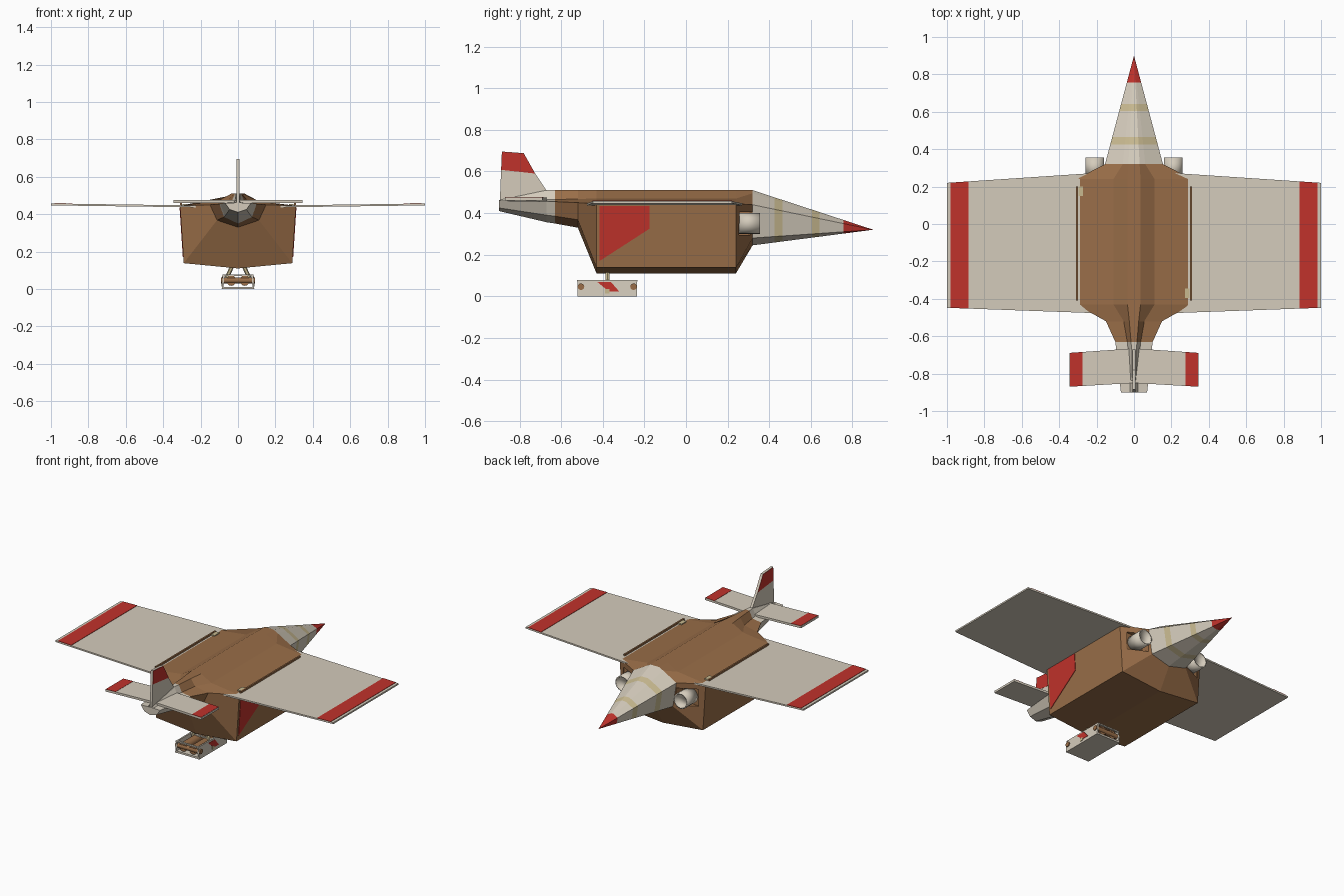
import bpy, bmesh, math
from mathutils import Vector, Matrix

if "Cube" in bpy.data.objects:
    bpy.data.objects.remove(bpy.data.objects["Cube"])


def mat(name, r, g, b):
    m = bpy.data.materials.new(name)
    m.diffuse_color = (r, g, b, 1)
    m.use_nodes = True
    m.node_tree.nodes["Principled BSDF"].inputs["Base Color"].default_value = m.diffuse_color
    return m


BROWN = mat("brown", 0.32, 0.155, 0.065)
CREAM = mat("cream", 0.66, 0.60, 0.50)
RED = mat("red", 0.53, 0.032, 0.024)
BEIGE = mat("beige", 0.58, 0.49, 0.28)


def finish(name, bm, mats):
    bmesh.ops.recalc_face_normals(bm, faces=bm.faces)
    me = bpy.data.meshes.new(name)
    bm.to_mesh(me)
    bm.free()
    for m in mats:
        me.materials.append(m)
    ob = bpy.data.objects.new(name, me)
    bpy.context.collection.objects.link(ob)
    return ob


def loft(name, stations, mats, color_of):
    """Skin mirrored half sections; stations are (y, [(x, z), ...])."""
    bm = bmesh.new()
    rings = []
    for y, half in stations:
        pts = half + [(-x, z) for x, z in reversed(half) if x > 1e-6]
        rings.append([bm.verts.new((x, y, z)) for x, z in pts])
    n = len(rings[0])
    for k in range(len(rings) - 1):
        for i in range(n):
            j = (i + 1) % n
            f = bm.faces.new((rings[k][i], rings[k][j], rings[k + 1][j], rings[k + 1][i]))
            f.material_index = color_of((stations[k][0] + stations[k + 1][0]) / 2)
    for k in (0, -1):
        bm.faces.new(rings[k]).material_index = color_of(stations[k][0])
    return finish(name, bm, mats)


def prism(name, pts, vec, m):
    """Extrude a 3D polygon along a vector."""
    bm = bmesh.new()
    a = [bm.verts.new(p) for p in pts]
    b = [bm.verts.new(Vector(p) + Vector(vec)) for p in pts]
    bm.faces.new(a)
    bm.faces.new(b[::-1])
    for i in range(len(a)):
        j = (i + 1) % len(a)
        bm.faces.new((a[i], b[i], b[j], a[j]))
    return finish(name, bm, [m])


def box(name, c, s, m):
    bm = bmesh.new()
    bmesh.ops.create_cube(bm, size=1, matrix=Matrix.Translation(c) @ Matrix.Diagonal((*s, 1)))
    return finish(name, bm, [m])


def rod(name, p, q, r, m, sides=12, caps=True):
    p, q = Vector(p), Vector(q)
    rot = (q - p).to_track_quat('Z', 'Y').to_matrix().to_4x4()
    bm = bmesh.new()
    bmesh.ops.create_cone(bm, cap_ends=caps, segments=sides, radius1=r, radius2=r,
                          depth=(q - p).length, matrix=Matrix.Translation((p + q) / 2) @ rot)
    ob = finish(name, bm, [m])
    if sides >= 12:
        for f in ob.data.polygons:
            f.use_smooth = len(f.vertices) == 4
    return ob


# Hull and tail boom
mid = [(0.035, 0.51), (0.11, 0.47), (0.31, 0.445), (0.29, 0.138), (0, 0.11)]
root = [(0.03, 0.51), (0.06, 0.495), (0.155, 0.44), (0.13, 0.28), (0, 0.245)]
hull = loft("hull", [
    (-0.90, [(0.008, 0.462), (0.02, 0.461), (0.07, 0.46), (0.045, 0.425), (0, 0.41)]),
    (-0.67, [(0.012, 0.51), (0.032, 0.465), (0.095, 0.456), (0.07, 0.39), (0, 0.356)]),
    (-0.63, [(0.016, 0.51), (0.036, 0.465), (0.10, 0.455), (0.075, 0.385), (0, 0.35)]),
    (-0.52, [(0.025, 0.51), (0.055, 0.468), (0.15, 0.45), (0.112, 0.368), (0, 0.33)]),
    (-0.43, mid), (0.24, mid), (0.32, root)],
    [BROWN, CREAM], lambda y: int(y < -0.63))

# Nose cone with painted rings
TIP_Y, TIP_Z = 0.90, 0.32
stations = []
for y in (0.32, 0.425, 0.465, 0.605, 0.642, 0.757, 0.899):
    t = (y - 0.32) / (TIP_Y - 0.32)
    stations.append((y, [(x * (1 - t), z + (TIP_Z - z) * t) for x, z in root]))


def nose_color(y):
    if y > 0.757:
        return 1
    return 2 if 0.425 < y < 0.465 or 0.605 < y < 0.642 else 0


loft("nose_cone", stations, [CREAM, RED, BEIGE], nose_color)

for s in (1, -1):
    # Engine bay cut into the hull shoulder, with exhaust pipe
    cut = box("bay_cutter", (s * 0.21, 0.33, 0.35), (0.12, 0.16, 0.112), BROWN)
    cut.hide_render = True
    cut.hide_viewport = True
    mod = hull.modifiers.new("bay", 'BOOLEAN')
    mod.object = cut
    mod.solver = 'EXACT'
    pipe = rod("engine_pipe", (s * 0.21, 0.25, 0.35), (s * 0.21, 0.355, 0.35), 0.05, CREAM, 20, False)
    wall = pipe.modifiers.new("wall", 'SOLIDIFY')
    wall.thickness = 0.008
    wall.offset = -1

    # Main wing with red tip band
    def wing_z(x):
        return 0.437 + 0.010 * (x - 0.25) / 0.75

    def lead(x):
        return 0.27 - 0.05 * (x - 0.25) / 0.75

    def trail(x):
        return -0.475 + 0.027 * (x - 0.25) / 0.75

    def strip(x0, x1, dz):
        return [(s * x, f(x), wing_z(x) + dz) for x, f in
                ((x0, lead), (x1, lead), (x1, trail), (x0, trail))]

    prism("wing", strip(0.22, 1.0, 0), (0, 0, 0.01), CREAM)
    prism("wing_tip_band", strip(0.885, 0.982, 0.0095), (0, 0, 0.003), RED)

    # Tailplane with red tip band
    def tail_strip(x0, x1, z):
        return [(s * x, y0 + k * x, z) for x, y0, k in
                ((x0, -0.665, -0.07), (x1, -0.665, -0.07), (x1, -0.85, -0.058), (x0, -0.85, -0.058))]

    prism("tailplane", tail_strip(0.0, 0.345, 0.461), (0, 0, 0.014), CREAM)
    prism("tailplane_band", tail_strip(0.275, 0.343, 0.4745), (0, 0, 0.002), RED)

    # Red panel painted on the flank, following its lean
    def flank(y, z):
        return (s * (0.29 + 0.02 * (z - 0.138) / 0.307), y, z)

    prism("flank_panel", [flank(-0.415, 0.17), flank(-0.415, 0.435),
                          flank(-0.175, 0.435), flank(-0.175, 0.325)], (s * 0.003, 0, 0), RED)

    # Shoulder strip along the wing root, and small hatch
    box("shoulder_rail", (s * 0.304, -0.105, 0.452), (0.01, 0.61, 0.014), BROWN)
    box("deck_hatch", (s * 0.285, -0.0975 - s * 0.2725, 0.4515), (0.026, 0.05, 0.008), BEIGE)

    # Fin paint
    prism("fin_paint", [(s * 0.008, -0.889, 0.608), (s * 0.008, -0.725, 0.590),
                        (s * 0.008, -0.78, 0.687), (s * 0.008, -0.884, 0.694)],
          (s * 0.001, 0, 0), RED)

# Tail fin
prism("tail_fin", [(-0.008, -0.895, 0.45), (-0.008, -0.65, 0.45), (-0.008, -0.67, 0.508),
                   (-0.008, -0.725, 0.59), (-0.008, -0.78, 0.688), (-0.008, -0.885, 0.696)],
      (0.016, 0, 0), CREAM)

# Landing carriage slung under the hull
box("carriage_floor", (0, -0.378, 0.006), (0.17, 0.285, 0.012), CREAM)
for s in (1, -1):
    prism("carriage_side", [(s * 0.087, -0.522, 0.0), (s * 0.087, -0.235, 0.0),
                            (s * 0.081, -0.235, 0.078), (s * 0.081, -0.522, 0.078)],
          (-s * 0.009, 0, 0), CREAM)
    prism("carriage_stripe", [(s * 0.086, -0.37, 0.022), (s * 0.086, -0.32, 0.022),
                              (s * 0.083, -0.36, 0.068), (s * 0.083, -0.425, 0.068)],
          (s * 0.002, 0, 0), RED)
    rod("carriage_tube", (s * 0.036, -0.515, 0.045), (s * 0.036, -0.245, 0.045), 0.028, BROWN)
    rod("carriage_strut", (s * 0.06, -0.378, 0.06), (s * 0.03, -0.378, 0.125), 0.011, BEIGE, 6)
    box("strut_foot", (s * 0.085, -0.378, 0.024), (0.008, 0.022, 0.02), BEIGE)
for y in (-0.505, -0.252):
    rod("axle", (-0.09, y, 0.046), (0.09, y, 0.046), 0.016, BROWN)
for y in (-0.517, -0.378, -0.24):
    box("cross_bar", (0, y, 0.074), (0.165, 0.012, 0.008), CREAM)
